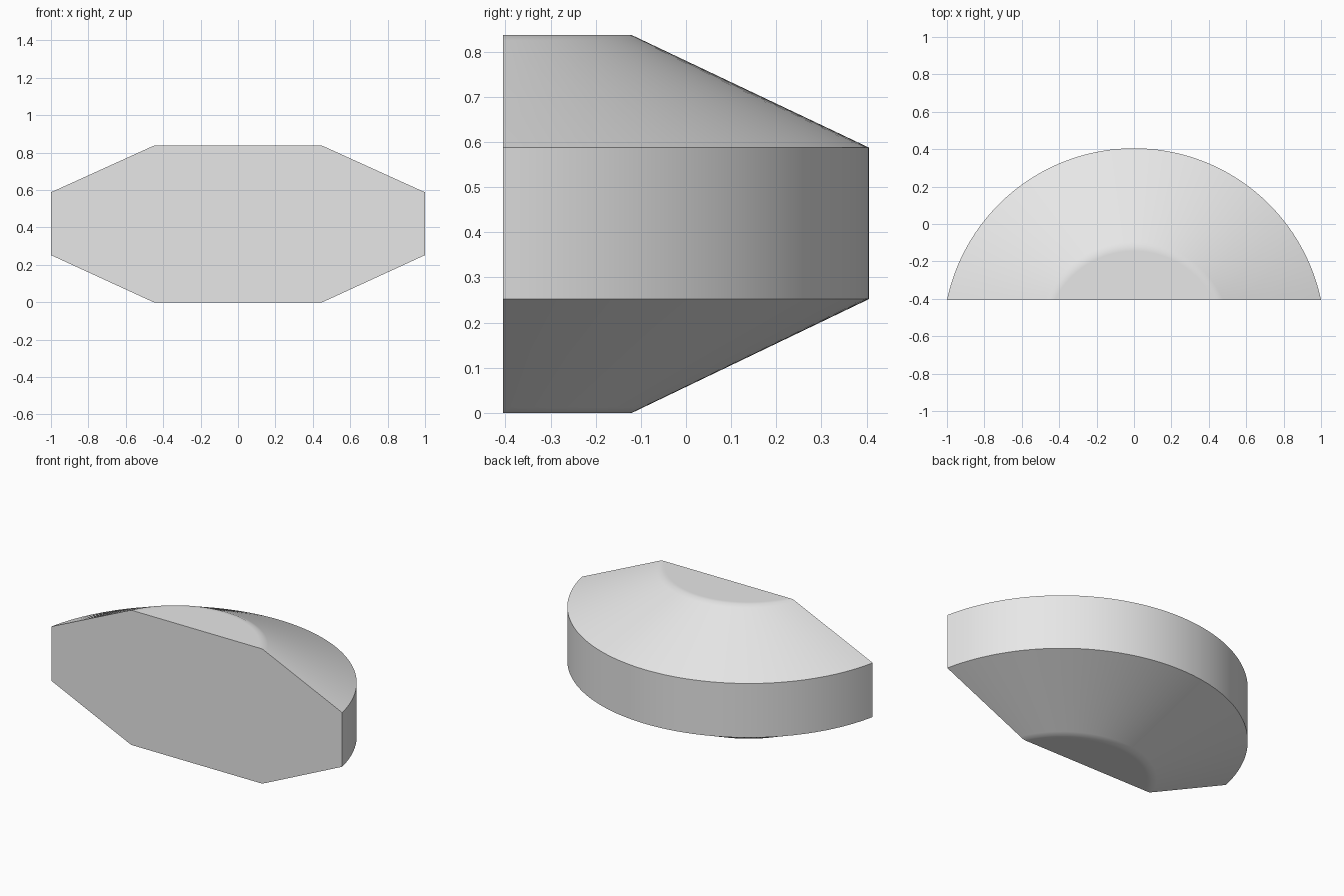
import bpy
import bmesh
from math import asin, cos, pi, radians, sin

cube = bpy.data.objects.get("Cube")
if cube:
    bpy.data.objects.remove(cube, do_unlink=True)

# Plain grey material
grey = bpy.data.materials.new("light grey")
grey.use_nodes = True
colour = (0.8, 0.8, 0.8, 1)
grey.diffuse_color = colour
grey.node_tree.nodes["Principled BSDF"].inputs["Base Color"].default_value = colour

FRONT = -0.405     # flat cut plane
AXIS = -0.617      # y of the revolve axis
SEGMENTS = 64
OUTER, INNER, SOFT = 1.022, 0.497, 0.025
HEIGHT, LOW, HIGH = 0.837, 0.252, 0.588


def taper(radius):
    """Height of the lower cone at a radius."""
    return LOW * (radius - INNER) / (OUTER - INNER)


# Half profile (radius, z); narrow rings keep the soft shading near the cap rim
lower = [(INNER - SOFT, 0), (INNER, 0), (INNER + SOFT, taper(INNER + SOFT)), (OUTER, LOW)]
upper = [(r, HEIGHT - z * (HEIGHT - HIGH) / LOW) for r, z in reversed(lower)]


def arc(bm, radius, z):
    """Arc of vertices behind the flat front plane."""
    start = asin((FRONT - AXIS) / radius)
    angles = [start + (pi - 2 * start) * i / SEGMENTS for i in range(SEGMENTS + 1)]
    return [bm.verts.new((radius * cos(a), AXIS + radius * sin(a), z)) for a in angles]


# Revolved wall, two caps and the flat front
bm = bmesh.new()
rings = [arc(bm, r, z) for r, z in lower + upper]
for a, b in zip(rings, rings[1:]):
    for i in range(SEGMENTS):
        bm.faces.new((a[i], a[i + 1], b[i + 1], b[i]))
bm.faces.new(rings[0])
bm.faces.new(rings[-1])
bm.faces.new([r[0] for r in rings] + [r[-1] for r in reversed(rings)])
bmesh.ops.recalc_face_normals(bm, faces=bm.faces)

mesh = bpy.data.meshes.new("tapered_half_drum")
bm.to_mesh(mesh)
bm.free()
mesh.materials.append(grey)
drum = bpy.data.objects.new("tapered_half_drum", mesh)
bpy.context.collection.objects.link(drum)

# Smooth curved walls, sharp rims
bpy.ops.object.select_all(action="DESELECT")
drum.select_set(True)
bpy.context.view_layer.objects.active = drum
bpy.ops.object.shade_smooth_by_angle(angle=radians(30))
